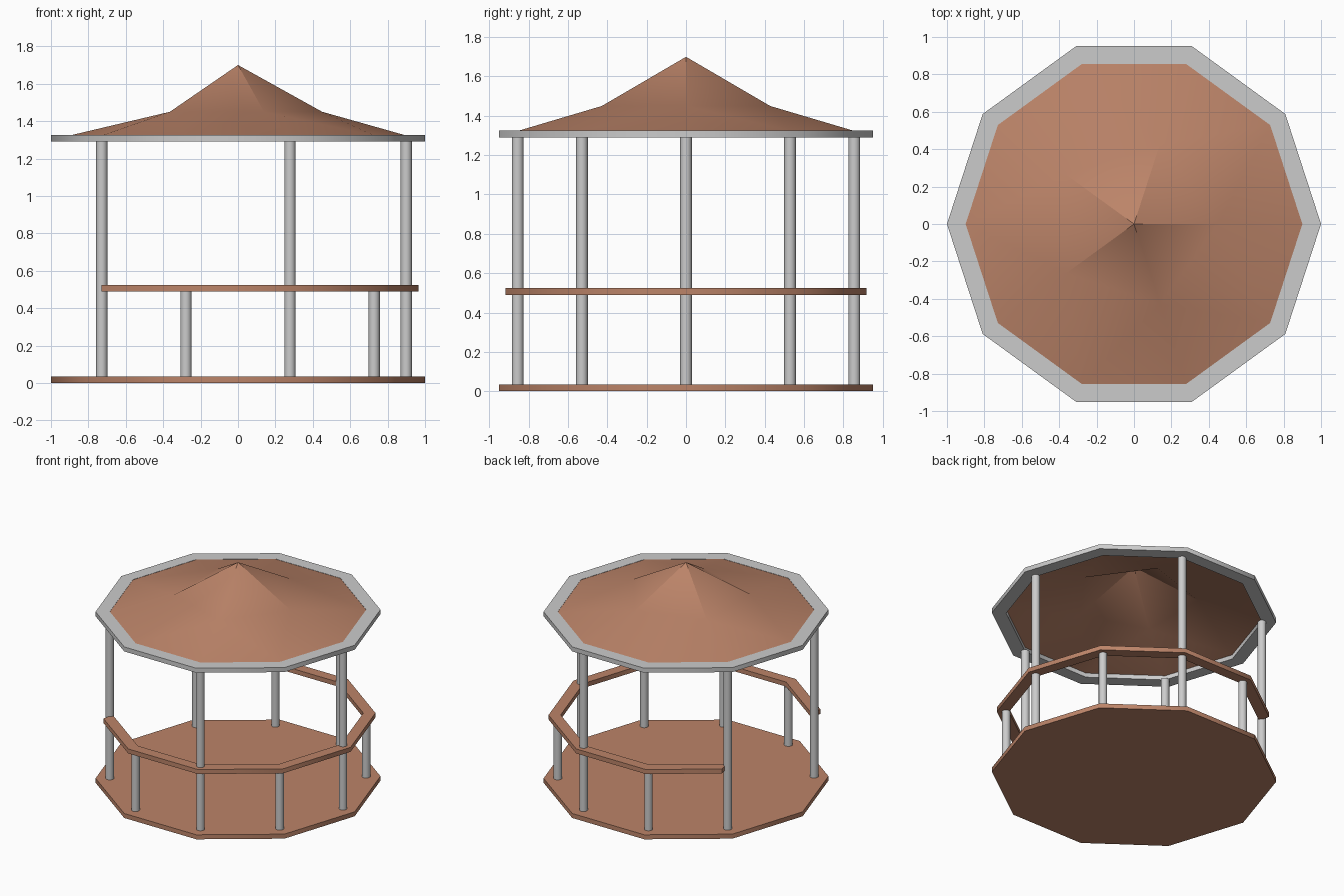
import bpy, bmesh, math

if "Cube" in bpy.data.objects:
    bpy.data.objects.remove(bpy.data.objects["Cube"])

brown = bpy.data.materials.new("brown_wood")
brown.diffuse_color = (0.50, 0.23, 0.14, 1)
brown.use_nodes = True
brown.node_tree.nodes["Principled BSDF"].inputs["Base Color"].default_value = brown.diffuse_color


def polar(r, deg, z=0.0):
    a = math.radians(deg)
    return (r * math.cos(a), r * math.sin(a), z)


def make(name, verts, faces, angle, mat=None):
    mesh = bpy.data.meshes.new(name)
    mesh.from_pydata(verts, [], faces)
    bm = bmesh.new()
    bm.from_mesh(mesh)
    bmesh.ops.recalc_face_normals(bm, faces=bm.faces)
    bm.to_mesh(mesh)
    bm.free()
    ob = bpy.data.objects.new(name, mesh)
    bpy.context.collection.objects.link(ob)
    if mat:
        mesh.materials.append(mat)
    bpy.ops.object.select_all(action='DESELECT')
    ob.select_set(True)
    bpy.context.view_layer.objects.active = ob
    bpy.ops.object.shade_smooth_by_angle(angle=math.radians(angle))
    return ob


def band(name, outer, inner, z0, z1, closed, mat=None):
    """Flat band of rectangular section between two outlines."""
    n = len(outer)
    verts = []
    for o, i in zip(outer, inner):
        verts += [(*o[:2], z0), (*o[:2], z1), (*i[:2], z1), (*i[:2], z0)]
    faces = []
    for k in range(n if closed else n - 1):
        a, b = 4 * k, 4 * ((k + 1) % n)
        faces += [(a + j, b + j, b + (j + 1) % 4, a + (j + 1) % 4) for j in range(4)]
    if not closed:
        faces += [(0, 1, 2, 3), tuple(4 * n - 4 + j for j in range(4))]
    return make(name, verts, faces, 40, mat)


# Floor: solid ten-sided slab
angles = [36 * k for k in range(10)]
floor_v = [polar(1, a, z) for z in (0, 0.035) for a in angles]
floor_f = [tuple(range(10)), tuple(range(10, 20))]
floor_f += [(k, (k + 1) % 10, (k + 1) % 10 + 10, k + 10) for k in range(10)]
make("floor", floor_v, floor_f, 40, brown)

# Eave ring
band("eave_ring", [polar(1, a) for a in angles], [polar(0.9, a) for a in angles],
     1.29, 1.325, True)

# Roof: ten-sided base, five-sided middle, pointed top, open below
roof_v = [polar(0.9, a, 1.323) for a in angles]
roof_v += [polar(0.45, 72 * k, 1.45) for k in range(5)] + [(0, 0, 1.7)]
roof_f = []
for k in range(5):
    m, m2, b = 10 + k, 10 + (k + 1) % 5, 2 * k
    roof_f += [(b, b + 1, m), (b + 1, m2, m), (b + 1, (b + 2) % 10, m2), (m, m2, 15)]
make("roof", roof_v, roof_f, 35, brown)

# Posts: tall and short alternate, with the entrance left open at -x
for k, a in enumerate(angles):
    if a == 180:
        continue
    tall = k % 2 == 0
    top = 1.29 if tall else 0.49
    bpy.ops.mesh.primitive_cylinder_add(vertices=16, radius=0.03, depth=top - 0.035,
                                        location=polar(0.9, a, (top + 0.035) / 2))
    bpy.context.object.name = f"{'tall' if tall else 'short'}_post_{k}"
    bpy.ops.object.shade_smooth_by_angle(angle=math.radians(40))

# Handrail: ends at the two posts beside the entrance
span = [36 * k for k in range(-3, 4)]
outer = [(-0.73, -0.604)] + [polar(0.965, a) for a in span] + [(-0.73, 0.604)]
inner = [(-0.712, -0.517)] + [polar(0.88, a) for a in span] + [(-0.712, 0.517)]
band("handrail", outer, inner, 0.49, 0.525, False, brown)
